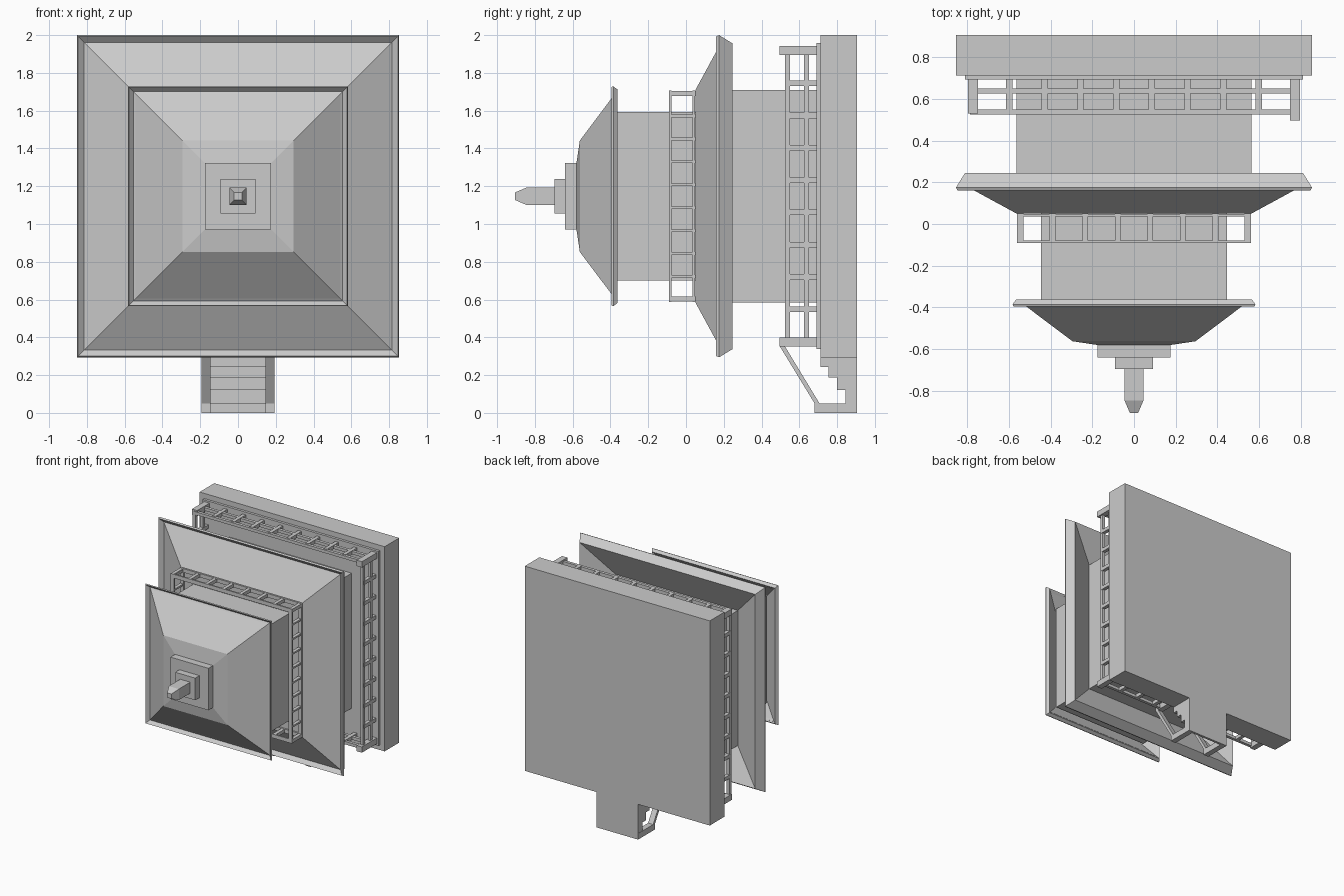
import bpy, bmesh
from mathutils import Matrix, Vector

if "Cube" in bpy.data.objects:
    bpy.data.objects.remove(bpy.data.objects["Cube"])

CZ = 1.147  # height of the tower axis (the tower lies along -y)


def finish(name, bm):
    bmesh.ops.recalc_face_normals(bm, faces=bm.faces)
    me = bpy.data.meshes.new(name)
    bm.to_mesh(me)
    bm.free()
    ob = bpy.data.objects.new(name, me)
    bpy.context.collection.objects.link(ob)
    return ob


def loft(name, rings):
    """Square rings (half width, y) skinned along the axis, capped."""
    bm = bmesh.new()
    loops = [[bm.verts.new((sx * h, y, CZ + sz * h))
              for sx, sz in ((-1, -1), (1, -1), (1, 1), (-1, 1))] for h, y in rings]
    for a, b in zip(loops, loops[1:]):
        for i in range(4):
            j = (i + 1) % 4
            bm.faces.new((a[i], a[j], b[j], b[i]))
    bm.faces.new(loops[0])
    bm.faces.new(loops[-1])
    return finish(name, bm)


def box(bm, x, y, z, turn=0):
    """Box from ranges; turn = quarter turns round the tower axis (z relative to it)."""
    c = Vector([(r[0] + r[1]) / 2 for r in (x, y, z)])
    s = [r[1] - r[0] for r in (x, y, z)]
    m = Matrix.Translation(c) @ Matrix.Diagonal((*s, 1))
    if turn is not None:
        m = Matrix.Translation((0, 0, CZ)) @ Matrix.Rotation(turn * 1.5707963, 4, 'Y') @ m
    bmesh.ops.create_cube(bm, size=1, matrix=m)


def prism(bm, pts, x0, x1):
    """Extrude a (y, z) outline along x."""
    f = bm.faces.new([bm.verts.new((x0, y, z)) for y, z in pts])
    new = bmesh.ops.extrude_face_region(bm, geom=[f])['geom']
    bmesh.ops.translate(bm, vec=(x1 - x0, 0, 0),
                        verts=[v for v in new if isinstance(v, bmesh.types.BMVert)])


# Base, walls, roofs and spire
loft("base", [(0.853, 0.905), (0.853, 0.713)])
loft("lower_floor", [(0.81, 0.714), (0.81, 0.692)])
loft("lower_walls", [(0.563, 0.70), (0.563, 0.10)])
loft("lower_roof", [(0.55, 0.115), (0.81, 0.245), (0.853, 0.175), (0.846, 0.16),
                    (0.815, 0.187), (0.563, 0.05)])
loft("upper_walls", [(0.447, 0.06), (0.447, -0.42)])
loft("upper_roof", [(0.44, -0.44), (0.565, -0.362), (0.582, -0.385), (0.578, -0.395),
                    (0.553, -0.368), (0.295, -0.562), (0.175, -0.58)])
loft("finial_lower_block", [(0.175, -0.575), (0.175, -0.64)])
loft("finial_upper_block", [(0.092, -0.64), (0.092, -0.695)])
loft("spire", [(0.046, -0.69), (0.046, -0.845), (0.02, -0.905)])

# Lower railing: four sides, with a gap for the stairs on the underside
bm = bmesh.new()
for t in range(4):
    spans = [(-0.78, -0.15), (0.15, 0.78)] if t == 2 else [(-0.78, 0.78)]
    for s in spans:
        for y in ((0.525, 0.55), (0.625, 0.65)):
            box(bm, s, y, (0.76, 0.785), t)
    for i in range(-4, 4):
        x = (i + 0.5) * 0.171
        if t == 2 and abs(x) < 0.14:
            continue
        box(bm, (x - 0.015, x + 0.015), (0.54, 0.70), (0.757, 0.788), t)
finish("lower_railing", bm)

# Corner posts
bm = bmesh.new()
for sx in (-1, 1):
    for sz in (-1, 1):
        front = 0.53 if sx < 0 else 0.495
        box(bm, sorted((sx * 0.748, sx * 0.796)), (front, 0.70),
            sorted((sz * 0.748, sz * 0.796)))
finish("railing_corner_posts", bm)

# Upper railing
bm = bmesh.new()
for t in range(4):
    for y in ((-0.09, -0.078), (0.035, 0.048)):
        box(bm, (-0.56, 0.56), y, (0.528, 0.56), t)
    n, w = (8, 0.014) if t % 2 == 0 else (10, 0.007)
    for i in range(n):
        x = -0.546 + 1.092 * i / (n - 1)
        box(bm, (x - w, x + w), (-0.085, 0.055), (0.53, 0.558), t)
finish("upper_railing", bm)

# Stairs
bm = bmesh.new()
steps = [(0.905, 0.30), (0.905, 0), (0.885, 0), (0.885, 0.05), (0.845, 0.05), (0.845, 0.12),
         (0.80, 0.12), (0.80, 0.187), (0.755, 0.187), (0.755, 0.242), (0.713, 0.242), (0.713, 0.30)]
prism(bm, steps, -0.19, 0.19)
finish("stairs", bm)

# Stair newels and sloping handrails, both sides
bm = bmesh.new()
for x0, x1 in ((-0.192, -0.145), (0.145, 0.192)):
    box(bm, (x0, x1), (0.68, 0.90), (0, 0.05), None)
    box(bm, (x0, x1), (0.495, 0.70), (0.353, 0.40), None)
    prism(bm, [(0.495, 0.355), (0.522, 0.355), (0.708, 0.048), (0.682, 0.048)], x0, x1)
finish("stair_handrails", bm)
